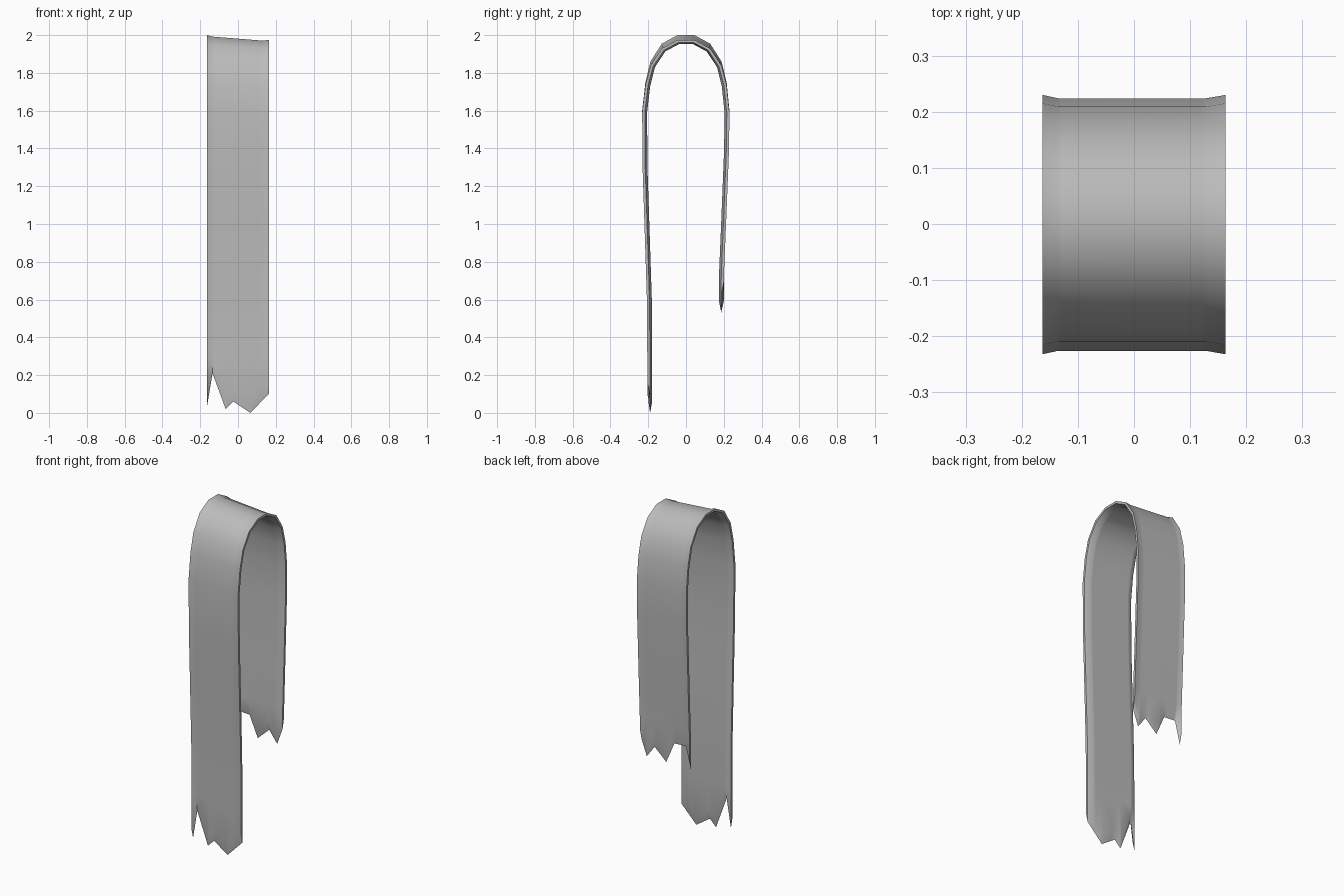
import bpy
import bmesh
from mathutils import Vector

cube = bpy.data.objects.get("Cube")
if cube:
    bpy.data.objects.remove(cube, do_unlink=True)

HALF = 0.163      # half width of the strip
TAPER = 0.06      # length over which the torn ends thin out

# Torn edges as (x, z)
front_tear = [(-HALF, 0.04), (-0.135, 0.21), (-0.065, 0.02), (-0.025, 0.06),
              (0.065, 0.0), (HALF, 0.1)]
back_tear = [(-HALF, 0.53), (-0.13, 0.665), (-0.054, 0.66), (0.0, 0.535),
             (0.076, 0.605), (0.128, 0.535), (HALF, 0.63)]

# Outer line of the drape as (y, z), from the front leg over the top to the back leg
drape = [(-0.205, 0.3), (-0.207, 0.6), (-0.22, 1.0), (-0.23, 1.3), (-0.232, 1.6),
         (-0.215, 1.75), (-0.188, 1.86), (-0.128, 1.955), (-0.045, 2.0),
         (0.045, 2.0), (0.128, 1.955), (0.188, 1.86), (0.215, 1.75),
         (0.23, 1.6), (0.228, 1.4), (0.212, 1.0), (0.202, 0.76)]


def lerp_table(table, x):
    for (x0, z0), (x1, z1) in zip(table, table[1:]):
        if x <= x1:
            return z0 + (z1 - z0) * (x - x0) / (x1 - x0)
    return table[-1][1]


def normal_at(i):
    a, b = drape[max(i - 1, 0)], drape[min(i + 1, len(drape) - 1)]
    t = Vector((b[0] - a[0], b[1] - a[1])).normalized()
    return Vector((-t.y, t.x))


def depths(x):
    """Outer and inner offset: the long edges are thin and flare outward."""
    return (0.0, -0.014) if abs(x) > 0.15 else (-0.006, -0.026)


def column(bm, x):
    """One lengthwise slice of the strip: outer and inner vertex rows."""
    out_d, in_d = depths(x)
    rows_out, rows_in = [], []

    def add(y, z, n):
        for rows, d in ((rows_out, out_d), (rows_in, in_d)):
            rows.append(bm.verts.new((x, y + n[0] * d, z + n[1] * d)))

    def tip(y, z):
        v = bm.verts.new((x, y, z))
        rows_out.append(v)
        rows_in.append(v)

    zf, zb = lerp_table(front_tear, x), lerp_table(back_tear, x)
    tip(-0.19, zf)
    add(-0.205, zf + TAPER, (-1, 0))
    for i, (y, z) in enumerate(drape):
        lean = max(0.0, min(1.0, (z - 1.4) / 0.55))
        add(y, z - 0.026 * lean * (x + HALF) / (2 * HALF), normal_at(i))
    add(0.2, zb + TAPER, (1, 0))
    tip(0.186, zb)
    return rows_out, rows_in


def face(bm, verts):
    unique = list(dict.fromkeys(verts))
    if len(unique) > 2:
        bm.faces.new(unique)


# Draped strip
bm = bmesh.new()
xs = sorted({p[0] for p in front_tear + back_tear} | {-0.12, 0.12})
cols = [column(bm, x) for x in xs]
count = len(cols[0][0])
for a, b in zip(cols, cols[1:]):
    for side in (0, 1):
        for r in range(count - 1):
            face(bm, [a[side][r], b[side][r], b[side][r + 1], a[side][r + 1]])
for out, inner in (cols[0], cols[-1]):      # thin long edges
    for r in range(count - 1):
        face(bm, [out[r], out[r + 1], inner[r + 1], inner[r]])
bmesh.ops.recalc_face_normals(bm, faces=bm.faces)

mesh = bpy.data.meshes.new("cloth_strip")
bm.to_mesh(mesh)
bm.free()
strip = bpy.data.objects.new("cloth_strip", mesh)
bpy.context.collection.objects.link(strip)

# Cloth colour
grey = (0.5, 0.5, 0.5, 1.0)
mat = bpy.data.materials.new("grey_cloth")
mat.use_nodes = True
mat.diffuse_color = grey
mat.node_tree.nodes["Principled BSDF"].inputs["Base Color"].default_value = grey
mesh.materials.append(mat)

bpy.ops.object.select_all(action='DESELECT')
strip.select_set(True)
bpy.context.view_layer.objects.active = strip
bpy.ops.object.shade_smooth_by_angle(angle=0.8)
